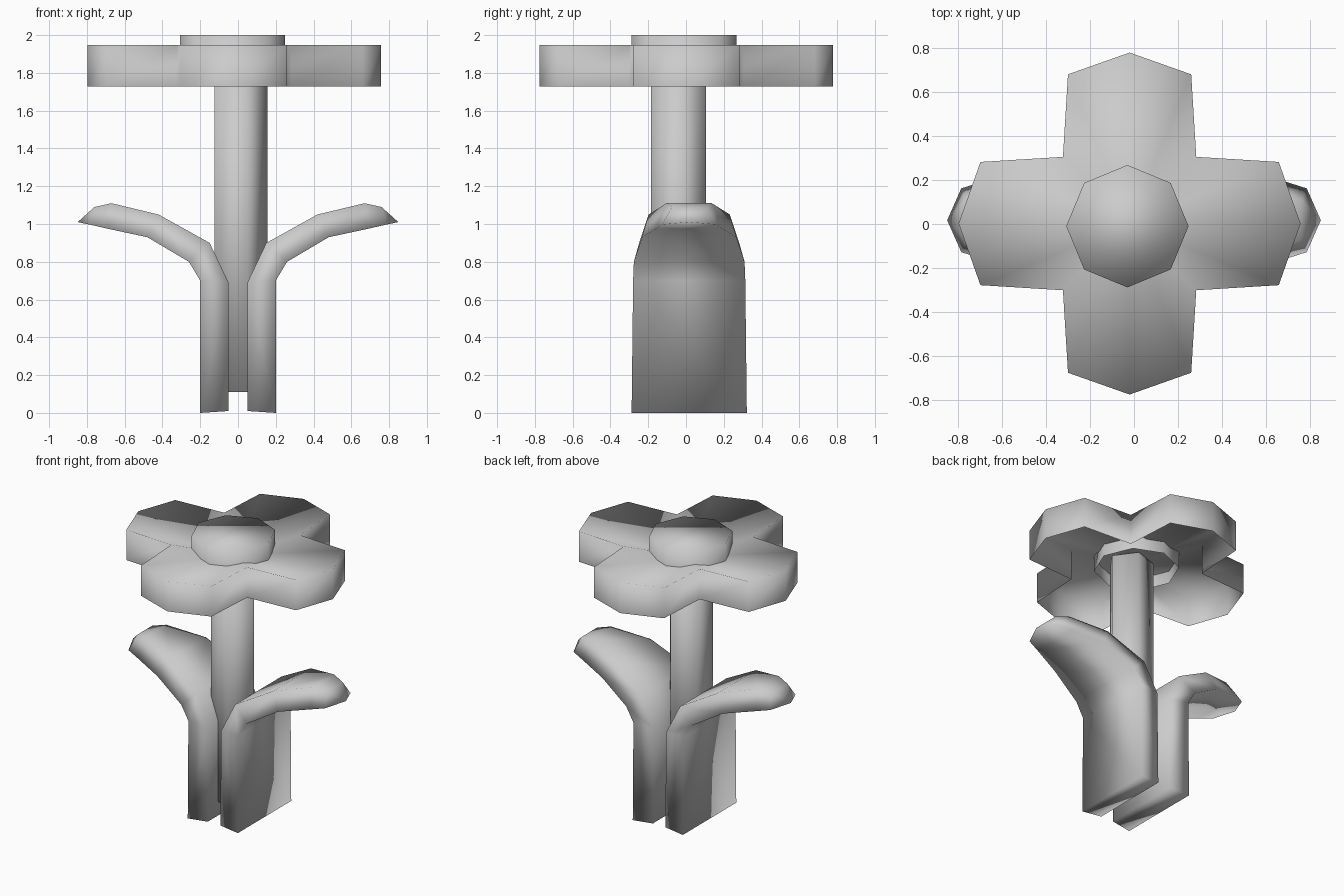
import bpy, bmesh, math
from mathutils import Vector, Matrix

cube = bpy.data.objects.get("Cube")
if cube:
    bpy.data.objects.remove(cube, do_unlink=True)

GREY = (0.6, 0.6, 0.6, 1)
mat = bpy.data.materials.new("plain_grey")
mat.use_nodes = True
mat.diffuse_color = GREY
mat.node_tree.nodes["Principled BSDF"].inputs["Base Color"].default_value = GREY


def finish(name, bm):
    """Turn a bmesh into a smooth-shaded object with the shared material."""
    bmesh.ops.recalc_face_normals(bm, faces=bm.faces)
    for f in bm.faces:
        f.smooth = True
    mesh = bpy.data.meshes.new(name)
    bm.to_mesh(mesh)
    bm.free()
    mesh.materials.append(mat)
    obj = bpy.data.objects.new(name, mesh)
    bpy.context.collection.objects.link(obj)
    return obj


def bridge(bm, a, b):
    for i in range(len(a)):
        j = (i + 1) % len(a)
        bm.faces.new((a[i], a[j], b[j], b[i]))


def fan(bm, ring, point):
    for i in range(len(ring)):
        bm.faces.new((ring[i], ring[(i + 1) % len(ring)], point))


def column(name, sides, cx, cy, radius, bottom, top, cap_bottom):
    """Upright prism with a closed top and an optional closed bottom."""
    bm = bmesh.new()
    rings = []
    for z in (bottom, top):
        rings.append([bm.verts.new((cx + radius * math.cos(i * math.tau / sides),
                                    cy + radius * math.sin(i * math.tau / sides), z))
                      for i in range(sides)])
    bridge(bm, *rings)
    bm.faces.new(rings[1])
    if cap_bottom:
        bm.faces.new(rings[0][::-1])
    return finish(name, bm)


# Four-petal head: sheet dished to its middle, with side walls, open underneath
bm = bmesh.new()
centre = Vector((-0.02, 0.002, 0))
outline = []
for k in range(4):
    turn = Matrix.Rotation(k * math.pi / 2, 3, 'Z')
    for p in ((0.303, -0.303), (0.678, -0.28), (0.777, 0), (0.678, 0.28)):
        outline.append(centre + turn @ Vector((*p, 0)))
top = [bm.verts.new((p.x, p.y, 1.947)) for p in outline]
low = [bm.verts.new((p.x, p.y, 1.728)) for p in outline]
bridge(bm, low, top)
fan(bm, top, bm.verts.new((centre.x, centre.y, 1.84)))
finish("petals", bm)

# Flower centre and five-sided stem
column("flower_centre", 8, -0.03, -0.01, 0.278, 1.79, 2.0, False)
column("stem", 5, 0.001, -0.04, 0.154, 0.11, 1.84, True)

# Leaf stations: inner x, z, half width, then outer x, z, half width
STATIONS = (
    (0.05, 0.01, 0.29, 0.20, 0.00, 0.305),
    (0.05, 0.69, 0.28, 0.20, 0.70, 0.297),
    (0.15, 0.90, 0.265, 0.26, 0.80, 0.293),
    (0.42, 1.05, 0.215, 0.48, 0.93, 0.25),
    (0.67, 1.11, 0.12, 0.69, 0.975, 0.175),
    (0.76, 1.09, 0.09, 0.785, 0.997, 0.145),
)
LEAF_Y = 0.017


def leaf(name, side):
    """Upright blade curling outward to a tip."""
    bm = bmesh.new()
    rings = []
    for xi, zi, wi, xo, zo, wo in STATIONS:
        section = ((xi, wi, zi), (xo, wo, zo), (xo, -wo, zo), (xi, -wi, zi))
        rings.append([bm.verts.new((side * x, LEAF_Y + y, z)) for x, y, z in section])
    for a, b in zip(rings, rings[1:]):
        bridge(bm, a, b)
    bm.faces.new(rings[0])
    fan(bm, rings[-1], bm.verts.new((side * 0.849, LEAF_Y, 1.01)))
    return finish(name, bm)


leaf("left_leaf", 1)
leaf("right_leaf", -1)
